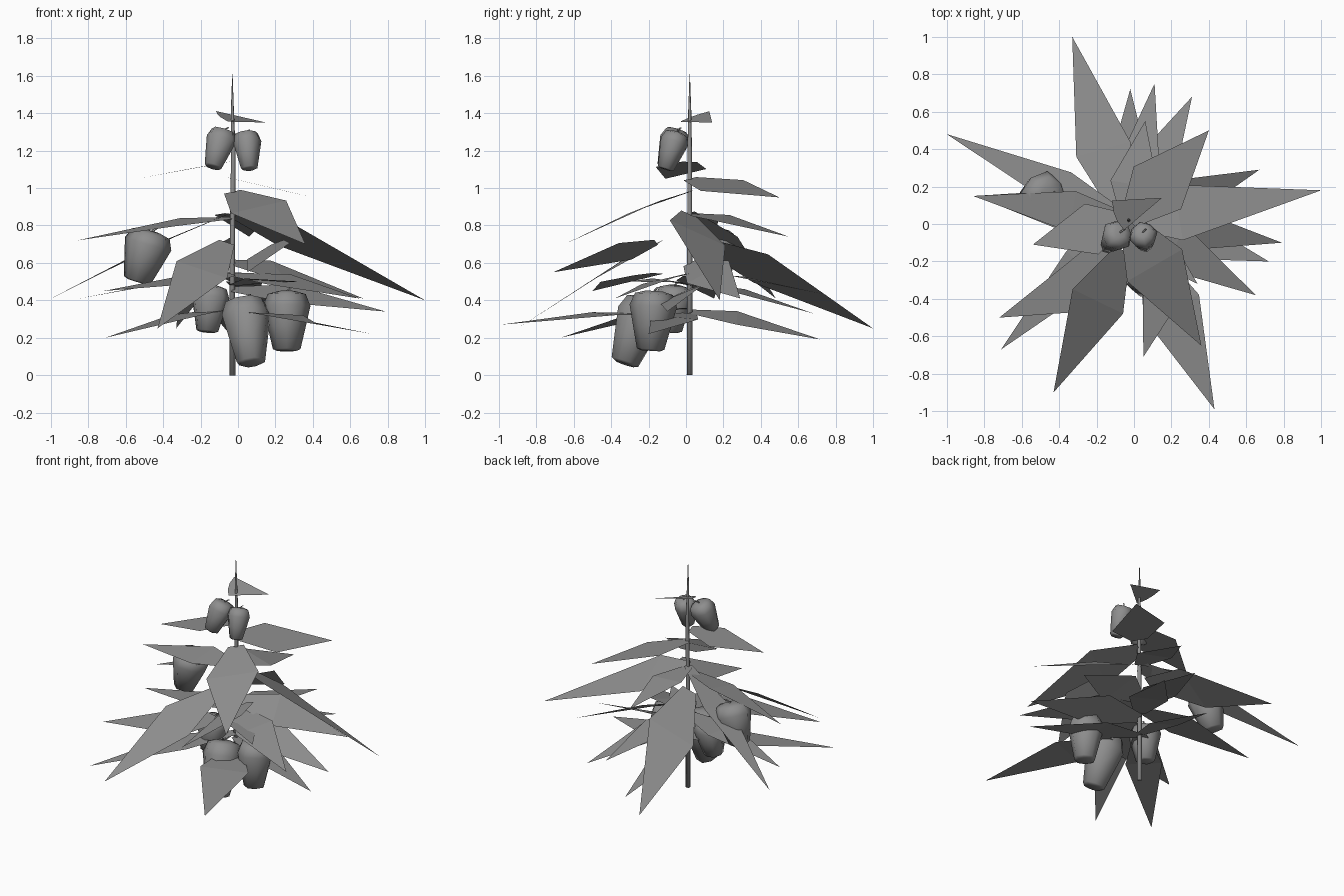
import bpy, bmesh, math
from mathutils import Vector

old = bpy.data.objects.get("Cube")
if old:
    bpy.data.objects.remove(old, do_unlink=True)

UP = Vector((0, 0, 1))
STEM = Vector((-0.03, 0.02, 0))

grey = bpy.data.materials.new("plain grey")
grey.use_nodes = True
tone = (0.27, 0.27, 0.27, 1)
grey.diffuse_color = tone
grey.node_tree.nodes["Principled BSDF"].inputs["Base Color"].default_value = tone


def finish(name, bm, smooth=False):
    mesh = bpy.data.meshes.new(name)
    bm.to_mesh(mesh)
    bm.free()
    mesh.materials.append(grey)
    obj = bpy.data.objects.new(name, mesh)
    bpy.context.collection.objects.link(obj)
    for poly in mesh.polygons:
        poly.use_smooth = smooth


def loft(bm, rings):
    """Skin a list of equally long point rings and cap both ends."""
    loops = [[bm.verts.new(p) for p in ring] for ring in rings]
    n = len(loops[0])
    for low, high in zip(loops, loops[1:]):
        for i in range(n):
            j = (i + 1) % n
            bm.faces.new((low[i], low[j], high[j], high[i]))
    bm.faces.new(loops[0][::-1])
    bm.faces.new(loops[-1])


def ring(center, radius, sides, rot=None, wobble=0.0):
    pts = []
    for i in range(sides):
        a = math.tau * i / sides
        r = radius * (1 + wobble * (-1) ** i)
        p = Vector((r * math.cos(a), r * math.sin(a), 0))
        pts.append(center + (rot @ p if rot else p))
    return pts


def leaf(tip, base_z, half, roll=0.0, offset=(0, 0), shoulder=0.36, lift=0.02):
    """Flat pointed blade from the stem to its tip; roll raises one edge."""
    base = STEM + Vector((*offset, base_z))
    tip = Vector(tip)
    along = tip - base
    side = along.cross(UP).normalized() + UP * roll
    mid = base + along * shoulder + UP * lift
    outline = [base - side * half * 0.3, base + side * half * 0.3,
               mid + side * half, tip, mid - side * half]
    bm = bmesh.new()
    v = [bm.verts.new(p) for p in outline]
    bm.faces.new((v[0], v[1], v[2], v[4]))
    bm.faces.new((v[4], v[2], v[3]))
    bmesh.ops.recalc_face_normals(bm, faces=bm.faces)
    if sum(f.normal.z for f in bm.faces) < 0:
        bmesh.ops.reverse_faces(bm, faces=bm.faces)
    finish("leaf", bm)


def pepper(top, bottom, radius):
    """Lobed fruit with a short bent stalk."""
    top, bottom = Vector(top), Vector(bottom)
    axis = top - bottom
    rot = axis.to_track_quat('Z', 'Y').to_matrix()
    profile = [(0.0, 0.4), (0.03, 0.58), (0.4, 0.8),
               (0.75, 1.0), (0.95, 0.8), (1.0, 0.35)]
    bm = bmesh.new()
    loft(bm, [ring(bottom + axis * h, radius * r, 8, rot, 0.04) for h, r in profile])
    finish("pepper", bm, True)
    bm = bmesh.new()
    bend = Vector((0.06, 0.04, 0)) * radius
    loft(bm, [ring(top + bend * k * k + axis.normalized() * radius * (0.14 * k - 0.1),
                   radius * 0.06, 5, rot) for k in range(3)])
    finish("pepper_stalk", bm, True)


# Stem with a pointed top
bm = bmesh.new()
loft(bm, [ring(STEM + Vector((dx, 0, z)), r, 8) for z, r, dx in
          [(0, 0.016, 0), (0.7, 0.014, 0), (1.2, 0.012, 0.005),
           (1.42, 0.008, 0), (1.61, 0.001, 0)]])
finish("stem", bm, True)

# Crown leaves
leaf((0.15, 0.14, 1.35), 1.385, 0.085, -0.33, (-0.07, 0.02), 0.06, 0)
leaf((-0.54, -0.11, 1.05), 1.14, 0.14, -0.04, (-0.02, 0), lift=0)
leaf((0.40, 0.50, 0.95), 1.05, 0.17, -0.17, lift=0)
leaf((0.36, -0.65, 0.70), 0.98, 0.17, -0.2)

# Upper leaves
leaf((1.0, 0.18, 0.40), 0.86, 0.15, 0.45, shoulder=0.26)
leaf((0.06, 0.55, 0.74), 0.86, 0.13, -0.15)
leaf((-1.0, 0.48, 0.41), 0.87, 0.10, 0.15)
leaf((-0.86, 0.15, 0.72), 0.84, 0.11, 0.2)

# Middle leaves
leaf((-0.33, 1.0, 0.25), 0.72, 0.15, 0.5, (-0.04, 0.04))
leaf((-0.43, -0.90, 0.25), 0.71, 0.15, 0.3, (-0.03, -0.16))
leaf((0.05, -0.71, 0.55), 0.71, 0.12, -0.37, (0.24, -0.18), 0.3, 0)
leaf((0.67, 0.29, 0.41), 0.60, 0.12, -0.5)
leaf((-0.72, -0.50, 0.45), 0.54, 0.18, 0.12, (0, -0.25), 0.22, 0)
leaf((0.65, -0.38, 0.41), 0.54, 0.13, -0.2)
leaf((0.11, 0.75, 0.43), 0.55, 0.12)
leaf((-0.85, 0.15, 0.41), 0.53, 0.12)
leaf((0.34, -0.32, 0.50), 0.48, 0.10, 0.1)
leaf((0.31, 0.68, 0.33), 0.50, 0.13)
leaf((0.79, -0.10, 0.34), 0.46, 0.12, -0.4)

# Lower leaves
leaf((-0.71, -0.67, 0.20), 0.36, 0.12)
leaf((0.43, -0.99, 0.27), 0.33, 0.16, 0.05, (0.1, -0.15))
leaf((0.72, -0.20, 0.22), 0.33, 0.13, 0.1)
leaf((-0.02, 0.72, 0.19), 0.34, 0.12, -0.3)

# Fruit: top pair, side one, bottom cluster
pepper((-0.075, -0.045, 1.31), (-0.135, -0.11, 1.11), 0.083)
pepper((0.045, -0.045, 1.30), (0.06, -0.11, 1.10), 0.075)
pepper((-0.46, 0.15, 0.77), (-0.54, 0.16, 0.50), 0.125)
pepper((0.035, -0.21, 0.41), (0.07, -0.33, 0.06), 0.13)
pepper((0.26, -0.17, 0.45), (0.26, -0.19, 0.13), 0.122)
pepper((-0.14, -0.06, 0.48), (-0.165, -0.08, 0.23), 0.105)
